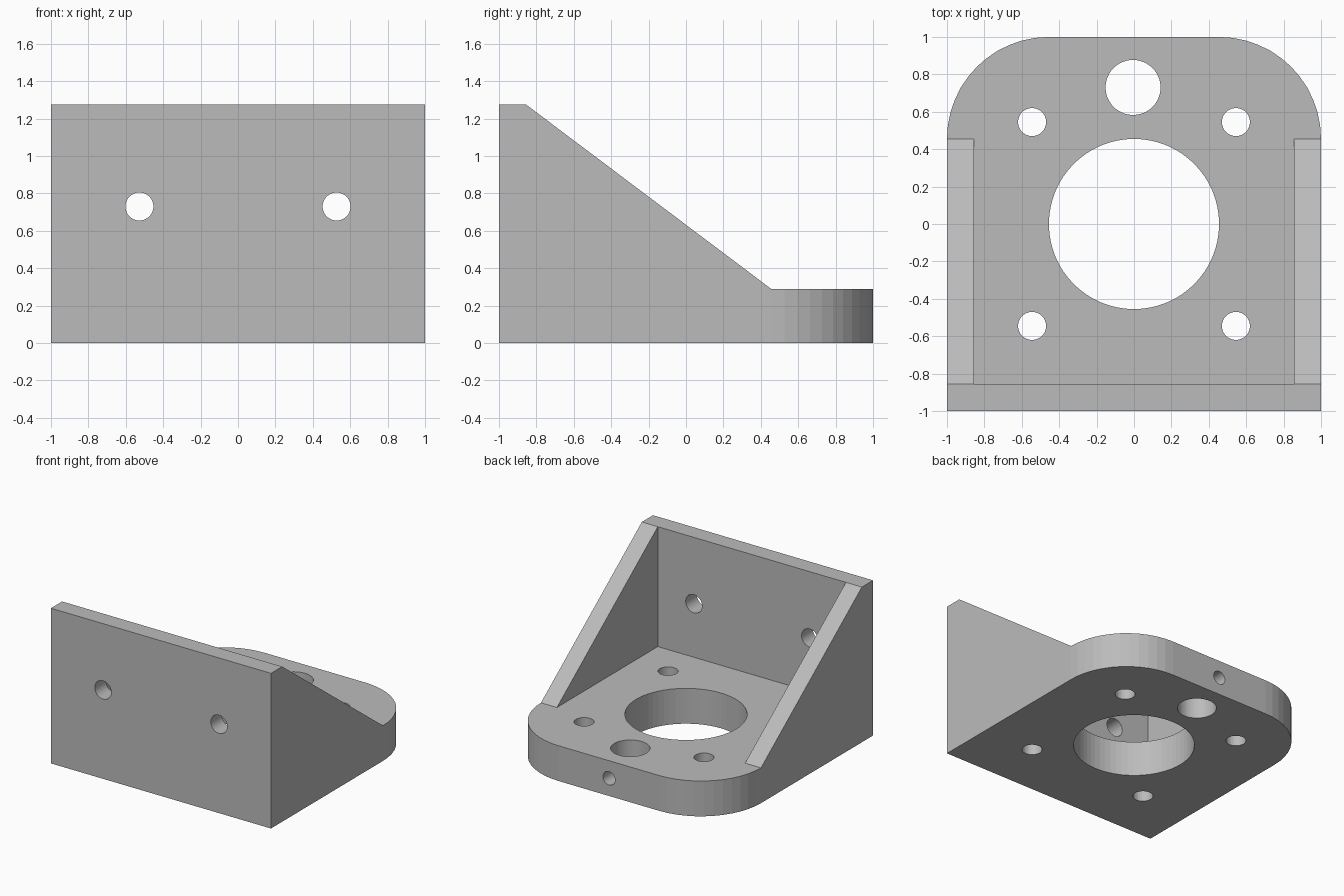
import bpy, bmesh, math
from mathutils import Matrix, Vector

if "Cube" in bpy.data.objects:
    bpy.data.objects.remove(bpy.data.objects["Cube"], do_unlink=True)

HEIGHT = 1.275      # top of the upright wall
PLATE = 0.29        # base plate thickness
WALL = 0.145        # wall and rib thickness
CORNER = 0.545      # rounded corner radius
OVER = 0.2          # cutter overshoot

grey = bpy.data.materials.new("Grey")
grey.use_nodes = True
colour = (0.5, 0.5, 0.5, 1)
grey.diffuse_color = colour
grey.node_tree.nodes["Principled BSDF"].inputs["Base Color"].default_value = colour


def prism(name, points, direction):
    """Extrude a closed outline of 3D points along a direction."""
    bm = bmesh.new()
    face = bm.faces.new([bm.verts.new(p) for p in points])
    grown = bmesh.ops.extrude_face_region(bm, geom=[face])["geom"]
    verts = [g for g in grown if isinstance(g, bmesh.types.BMVert)]
    bmesh.ops.translate(bm, verts=verts, vec=direction)
    bmesh.ops.recalc_face_normals(bm, faces=bm.faces)
    mesh = bpy.data.meshes.new(name)
    bm.to_mesh(mesh)
    bm.free()
    mesh.materials.append(grey)
    obj = bpy.data.objects.new(name, mesh)
    bpy.context.collection.objects.link(obj)
    return obj


def drill(name, start, end, radius, sides=32):
    """Round cutter running from start to end."""
    start, end = Vector(start), Vector(end)
    turn = (end - start).to_track_quat("Z", "Y").to_matrix()
    ring = [start + turn @ Vector((radius * math.cos(a), radius * math.sin(a), 0))
            for a in (2 * math.pi * i / sides for i in range(sides))]
    return prism(name, ring, end - start)


# Side profile: tall wall, sloping ribs, flat plate at the back
end = 1 + OVER
profile = [(-end, 0), (end, 0), (end, PLATE), (1 - CORNER, PLATE),
           (WALL - 1, HEIGHT), (-end, HEIGHT)]
bracket = prism("bracket", [(-end, y, z) for y, z in profile], (2 * end, 0, 0))

# Footprint: square at the front, rounded at the back
outline = [(-1, -1, -OVER), (1, -1, -OVER)]
steps = 12
for side in range(2):
    for i in range(steps + 1):
        a = math.pi / 2 * (side + i / steps)
        cx = (1 - CORNER) * (1 - 2 * side)
        outline.append((cx + CORNER * math.cos(a), 1 - CORNER + CORNER * math.sin(a), -OVER))
footprint = prism("footprint", outline, (0, 0, HEIGHT + 2 * OVER))

# Pocket between the two ribs
inner = 1 - WALL
pocket = prism("pocket", [(-inner, -inner, PLATE), (inner, -inner, PLATE),
                          (inner, end, PLATE), (-inner, end, PLATE)], (0, 0, HEIGHT))

# Holes through the plate, the wall and the back edge
cuts = [pocket]
plate_holes = [(0, 0, 0.455, 64), (-0.005, 0.73, 0.147, 48)]
plate_holes += [(sx * 0.545, sy * 0.545, 0.075, 32) for sx in (-1, 1) for sy in (-1, 1)]
for x, y, r, sides in plate_holes:
    cuts.append(drill("plate_hole", (x, y, -OVER), (x, y, PLATE + OVER), r, sides))
for side in (-1, 1):
    x = side * 0.527
    cuts.append(drill("wall_hole", (x, -end, 0.73), (x, -0.7, 0.73), 0.075))
cuts.append(drill("set_screw_hole", (0, 0.73, PLATE / 2), (0, end, PLATE / 2), 0.055))

# Carve the solid, then bake it and drop the helpers
for tool in [footprint] + cuts:
    mod = bracket.modifiers.new(tool.name, "BOOLEAN")
    mod.operation = "INTERSECT" if tool is footprint else "DIFFERENCE"
    mod.solver = "EXACT"
    mod.object = tool
    tool.hide_render = True
bpy.context.view_layer.update()
graph = bpy.context.evaluated_depsgraph_get()
baked = bpy.data.meshes.new_from_object(bracket.evaluated_get(graph))
bracket.modifiers.clear()
bracket.data = baked
baked.name = "bracket"
for tool in [footprint] + cuts:
    bpy.data.objects.remove(tool, do_unlink=True)
